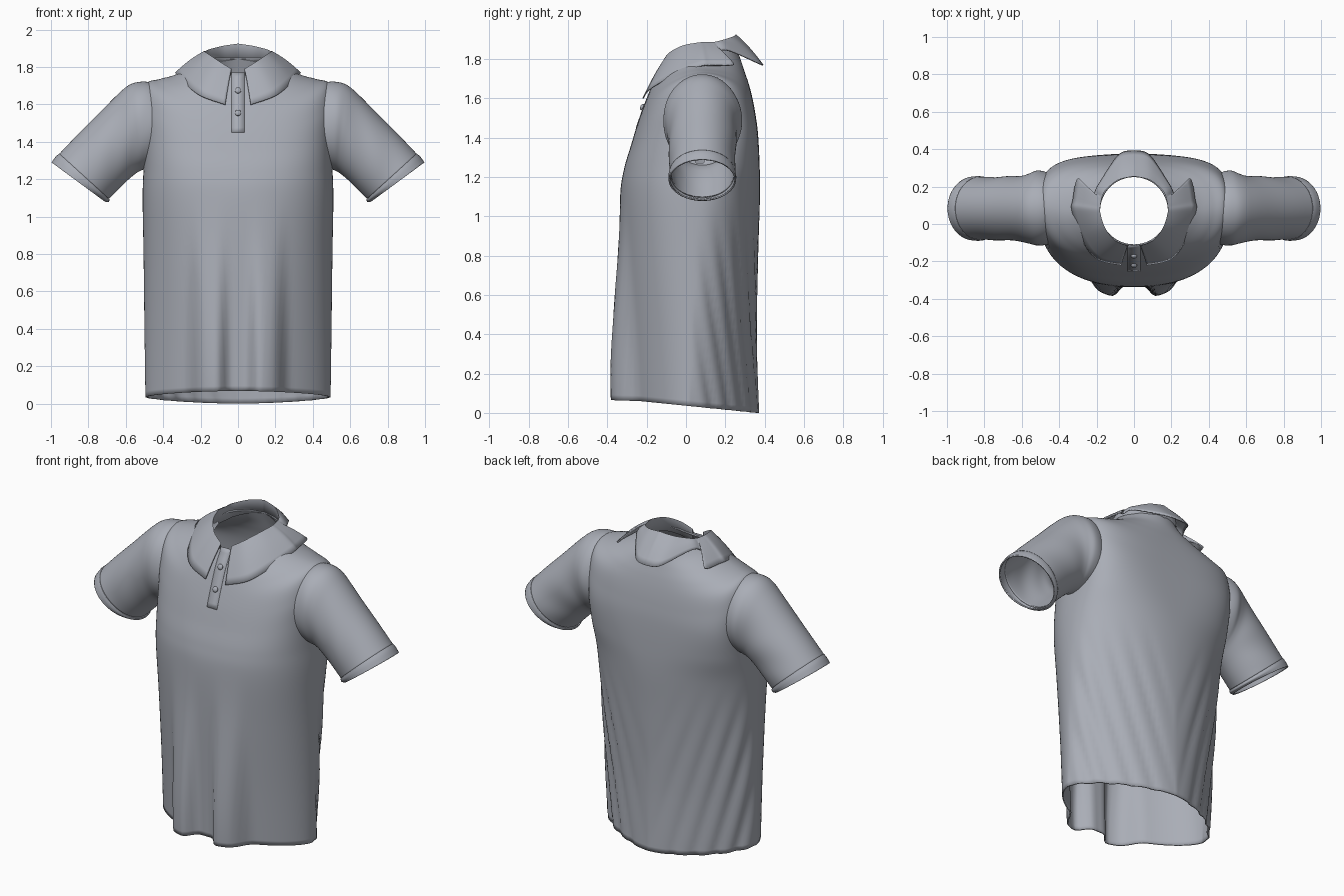
import bpy, bmesh, math
from mathutils import Vector

cube = bpy.data.objects.get("Cube")
if cube:
    bpy.data.objects.remove(cube)

cloth = bpy.data.materials.new("grey cloth")
cloth.use_nodes = True
colour = (0.40, 0.42, 0.47, 1)
cloth.diffuse_color = colour
cloth.node_tree.nodes["Principled BSDF"].inputs["Base Color"].default_value = colour


def smooth_path(keys, steps):
    """Catmull-Rom subdivision of a list of equal-length tuples."""
    out = []
    last = len(keys) - 1
    for i in range(last):
        a, b, c, d = (keys[max(0, min(last, i + k))] for k in (-1, 0, 1, 2))
        for s in range(steps):
            t = s / steps
            out.append(tuple(
                q + t / 2 * (r - p + t * (2 * p - 5 * q + 4 * r - w + t * (3 * (q - r) + w - p)))
                for p, q, r, w in zip(a, b, c, d)))
    return out + [keys[-1]]


def grid_object(name, rows, closed, thickness, mirror=False, drop=None):
    """Skin rows of points into a thin sheet of cloth."""
    bm = bmesh.new()
    grid = [[bm.verts.new(p) for p in row] for row in rows]
    n = len(rows[0])
    for low, high in zip(grid, grid[1:]):
        for i in range(n if closed else n - 1):
            j = (i + 1) % n
            bm.faces.new((low[i], low[j], high[j], high[i]))
    if drop:
        gone = [f for f in bm.faces if drop(f.calc_center_median())]
        bmesh.ops.delete(bm, geom=gone, context='FACES')
    mesh = bpy.data.meshes.new(name)
    bm.to_mesh(mesh)
    bm.free()
    obj = bpy.data.objects.new(name, mesh)
    bpy.context.collection.objects.link(obj)
    mesh.materials.append(cloth)
    if mirror:
        obj.modifiers.new("mirror", 'MIRROR').merge_threshold = 0.001
    solid = obj.modifiers.new("cloth thickness", 'SOLIDIFY')
    solid.thickness = thickness
    solid.offset = -1
    finish(obj)


def finish(obj):
    bpy.ops.object.select_all(action='DESELECT')
    obj.select_set(True)
    bpy.context.view_layer.objects.active = obj
    bpy.ops.object.shade_smooth_by_angle(angle=math.radians(50))


def power(v, n):
    return math.copysign(abs(v) ** (2 / n), v)


def ease(t):
    t = max(0, min(1, t))
    return t * t * (3 - 2 * t)


# Torso rings: side z, front z, back z, half width, front y, side y, back y,
# front and back squareness
rings = smooth_path([
    (.035, .068, 0, .495, -.315, .015, .372, 1.65, 1.6),
    (.4, .42, .38, .50, -.325, .03, .36, 1.8, 1.7),
    (.8, .8, .8, .505, -.335, .047, .367, 2.05, 1.9),
    (1.1, 1.1, 1.1, .51, -.335, .065, .376, 2.35, 2.2),
    (1.27, 1.24, 1.27, .505, -.315, .09, .374, 2.6, 2.9),
    (1.45, 1.36, 1.42, .505, -.28, .1, .366, 2.7, 3.6),
    (1.6, 1.46, 1.52, .51, -.25, .1, .353, 2.6, 3.4),
    (1.71, 1.54, 1.6, .49, -.222, .095, .338, 2.5, 3.2),
    (1.735, 1.61, 1.67, .42, -.195, .085, .32, 2.4, 2.8),
    (1.757, 1.67, 1.73, .34, -.17, .075, .30, 2.2, 2.4),
    (1.80, 1.72, 1.79, .25, -.142, .07, .28, 2, 2),
    (1.85, 1.76, 1.85, .186, -.115, .07, .258, 2, 2)], 8)
SEG = 128


def torso_ring(ring):
    side_z, front_z, back_z, half, front, side, back, nf, nb = ring
    arch = 1 + .75 * ease((side_z - 1) * 3)
    points = []
    for i in range(SEG):
        a = math.tau * i / SEG
        c, s = math.cos(a), math.sin(a)
        n, end, end_z = (nb, back, back_z) if s > 0 else (nf, front, front_z)
        x = half * power(c, n)
        reach = abs(power(s, n))
        y = side + (end - side) * reach
        z = side_z + (end_z - side_z) * reach ** arch
        if s < 0:
            # hanging front folds
            fold = math.exp(-((abs(x) - .155) / .085) ** 4)
            y += .095 * ease((1.15 - z) / 1.1) * fold * s
        else:
            # slanting drapes round the sides and back
            drape = math.sin(38 * (y - abs(x) + .38 * z))
            amount = .007 * drape * ease((1.1 - z) * 2) * min(1, 3 * s) * min(1, 3 * abs(c))
            x -= amount * c
            y -= max(0, amount)
        points.append((x, y, z))
    return points


def in_armhole(p):
    return abs(p.x) > .4 and ((p.y - .08) / .14) ** 2 + ((p.z - 1.46) / .18) ** 2 < 1


grid_object("torso", [torso_ring(r) for r in rings], True, .008, drop=in_armhole)

# Sleeves: top x and z, bottom x and z, half depth
sleeve_keys = [
    (.40, 1.68, .42, 1.28, .175),
    (.47, 1.717, .47, 1.26, .195),
    (.53, 1.72, .51, 1.25, .2),
    (.585, 1.702, .535, 1.238, .187),
    (.65, 1.647, .56, 1.22, .176),
    (.76, 1.535, .60, 1.185, .171),
    (.88, 1.415, .655, 1.13, .168),
    (.958, 1.333, .69, 1.095, .168)]
cuff_keys = [
    (.956, 1.337, .687, 1.092, .17),
    (.975, 1.320, .692, 1.078, .173),
    (.997, 1.29, .712, 1.08, .171)]


def sleeve_ring(key, wrinkle=0):
    tx, tz, bx, bz, depth = key
    points = []
    for i in range(64):
        a = -math.tau * i / 64
        k = math.cos(a)
        crease = 1 + wrinkle * math.sin(30 * tx + 3 * a) * math.sin(a) ** 2
        x = (tx + bx) / 2 + (tx - bx) / 2 * k
        z = (tz + bz) / 2 + (tz - bz) / 2 * k
        points.append((x, .083 + depth * crease * math.sin(a), z))
    return points


grid_object("sleeves", [sleeve_ring(k, .012) for k in smooth_path(sleeve_keys, 6)],
            True, .008, mirror=True)
grid_object("sleeve_cuffs", [sleeve_ring(k) for k in smooth_path(cuff_keys, 4)],
            True, .008, mirror=True)

# Collar: fold line point then outer edge point, from the front opening to the back
collar_keys = [
    (.035, -.115, 1.79, .068, -.222, 1.60),
    (.10, -.088, 1.83, .20, -.188, 1.647),
    (.155, -.02, 1.867, .285, -.075, 1.712),
    (.18, .06, 1.883, .333, .07, 1.765),
    (.18, .095, 1.885, .328, .13, 1.77),
    (.176, .12, 1.885, .30, .245, 1.775),
    (.17, .145, 1.887, .225, .165, 1.825),
    (.152, .18, 1.895, .19, .215, 1.845),
    (.085, .235, 1.912, .085, .37, 1.78),
    (0, .255, 1.925, 0, .394, 1.77)]
columns = smooth_path(collar_keys, 6)
collar = [[(k[0], k[1], k[2] - .085) for k in columns]]
for step in range(7):
    v = step / 6
    row = []
    for k in columns:
        p = Vector(k[:3]).lerp(Vector(k[3:]), v)
        p.z += .009 * math.sin(math.pi * v)
        row.append(tuple(p))
    collar.append(row)
grid_object("collar", collar[::-1], False, .007, mirror=True)


# Button placket lying on the chest
def chest_y(z):
    for a, b in zip(rings, rings[1:]):
        if a[1] <= z <= b[1]:
            t = (z - a[1]) / (b[1] - a[1])
            return a[4] + (b[4] - a[4]) * t
    return rings[-1][4]


heights = [1.45 + .32 * i / 12 for i in range(13)]
grid_object("button_placket",
            [[(x, chest_y(z) - .0015, z) for x in (-.034, 0, .034)] for z in heights],
            False, .003)

# Buttons
for label, z in (("upper", 1.675), ("lower", 1.555)):
    bpy.ops.mesh.primitive_uv_sphere_add(segments=20, ring_count=10, radius=.017,
                                         location=(0, chest_y(z) - .006, z))
    button = bpy.context.object
    button.name = label + "_button"
    button.scale.y = .6
    button.rotation_euler.x = -.35
    button.data.materials.append(cloth)
    finish(button)
